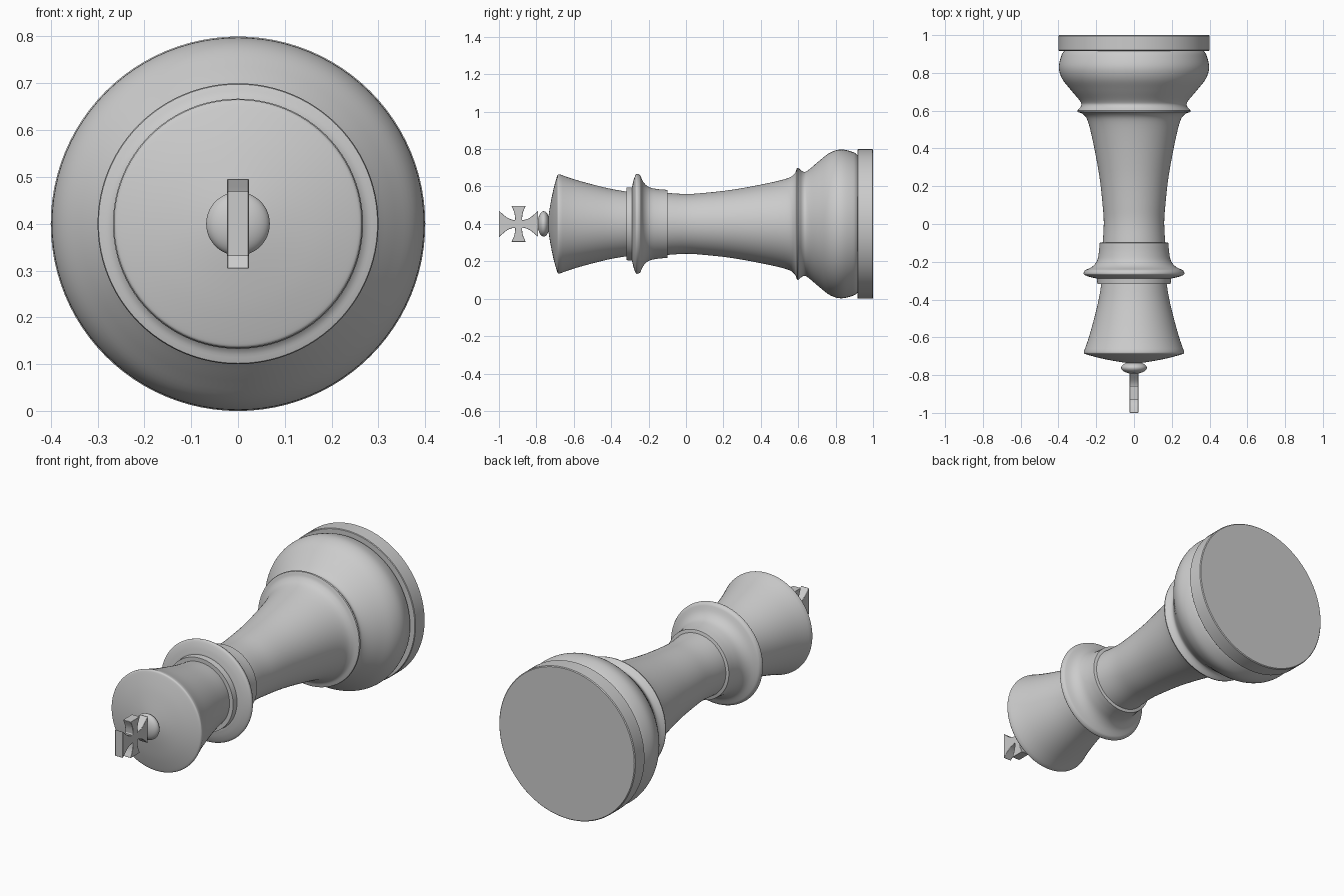
import bpy, bmesh, math
from mathutils import Vector

AXIS_Z = 0.4
SEGMENTS = 96

cube = bpy.data.objects.get("Cube")
if cube:
    bpy.data.objects.remove(cube, do_unlink=True)


def finish(name, bm, angle=35):
    bmesh.ops.recalc_face_normals(bm, faces=bm.faces)
    mesh = bpy.data.meshes.new(name)
    bm.to_mesh(mesh)
    bm.free()
    obj = bpy.data.objects.new(name, mesh)
    obj.location.z = AXIS_Z
    bpy.context.collection.objects.link(obj)
    bpy.ops.object.select_all(action='DESELECT')
    obj.select_set(True)
    bpy.context.view_layer.objects.active = obj
    bpy.ops.object.shade_smooth_by_angle(angle=math.radians(angle))
    return obj


def smooth_path(points, steps=5):
    """Catmull-Rom curve through (y, radius) points."""
    p = [Vector(q) for q in points]
    p = [2 * p[0] - p[1]] + p + [2 * p[-1] - p[-2]]
    out = []
    for a, b, c, d in zip(p, p[1:], p[2:], p[3:]):
        for i in range(steps):
            t = i / steps
            out.append(0.5 * (2 * b + (c - a) * t + (2 * a - 5 * b + 4 * c - d) * t**2
                              + (3 * b - a - 3 * c + d) * t**3))
    return out + [p[-2]]


def lathe(name, *sections):
    """Turn smooth sections, with sharp joints between them, about the y axis."""
    path = [q for s in sections for q in (smooth_path(s) if len(s) > 2 else s)]
    path = [(path[0][0], 0)] + path + [(path[-1][0], 0)]
    bm = bmesh.new()
    verts = [bm.verts.new((r, y, 0)) for y, r in path]
    edges = [bm.edges.new(pair) for pair in zip(verts, verts[1:])]
    bmesh.ops.spin(bm, geom=verts + edges, cent=(0, 0, 0), axis=(0, 1, 0),
                   angle=math.tau, steps=SEGMENTS)
    bmesh.ops.remove_doubles(bm, verts=bm.verts, dist=1e-5)
    return finish(name, bm)


# Foot disc
lathe("base_disc", [(1, 0.396), (0.996, 0.4)], [(0.92, 0.4), (0.917, 0.397)])

# Bulging foot, lip and flared stem
lathe("lower_body",
      [(0.92, 0.365), (0.895, 0.383), (0.83, 0.398), (0.77, 0.381), (0.71, 0.335),
       (0.65, 0.285), (0.625, 0.28), (0.6, 0.3)],
      [(0.593, 0.298), (0.58, 0.268), (0.54, 0.243), (0.42, 0.214), (0.25, 0.183),
       (0.1, 0.166), (0, 0.16), (-0.12, 0.167)])

# Collar with its wide ring
lathe("collar",
      [(-0.098, 0.178), (-0.1, 0.182)],
      [(-0.1, 0.182), (-0.15, 0.186), (-0.195, 0.196), (-0.225, 0.22), (-0.245, 0.26)],
      [(-0.245, 0.26), (-0.256, 0.266), (-0.268, 0.264), (-0.28, 0.235), (-0.288, 0.2)],
      [(-0.288, 0.196), (-0.318, 0.194)])

# Flared head with a shallow domed top
lathe("head",
      [(-0.3, 0.17), (-0.4, 0.187), (-0.5, 0.211), (-0.6, 0.239), (-0.675, 0.265)],
      [(-0.675, 0.265), (-0.684, 0.264), (-0.691, 0.25), (-0.71, 0.18),
       (-0.726, 0.1), (-0.737, 0.03)])

# Flattened bead under the cross
bm = bmesh.new()
bmesh.ops.create_uvsphere(bm, u_segments=48, v_segments=24, radius=1)
bmesh.ops.scale(bm, vec=(0.068, 0.032, 0.068), verts=bm.verts)
bmesh.ops.translate(bm, vec=(0, -0.761, 0), verts=bm.verts)
finish("finial_bead", bm)

# Cross: one quarter outline with concave arms, mirrored round the centre
quarter = smooth_path([(0.105, 0.07), (0.06, 0.033), (0.022, 0.019)], 4)
quarter += smooth_path([(0.018, 0.024), (0.023, 0.06), (0.038, 0.096)], 4)
outline = []
for sy, sz in ((1, 1), (-1, 1), (-1, -1), (1, -1)):
    part = [(sy * a, sz * b) for a, b in quarter]
    outline += part if sy * sz > 0 else part[::-1]
bm = bmesh.new()
face = bm.faces.new([bm.verts.new((-0.023, y - 0.895, z)) for y, z in outline])
side = bmesh.ops.extrude_face_region(bm, geom=[face])
bmesh.ops.translate(bm, vec=(0.046, 0, 0),
                    verts=[g for g in side["geom"] if isinstance(g, bmesh.types.BMVert)])
cross = finish("finial_cross", bm)
bevel = cross.modifiers.new("soft_edges", 'BEVEL')
bevel.width = 0.002
bevel.segments = 2
bevel.limit_method = 'ANGLE'
bevel.angle_limit = math.radians(40)
